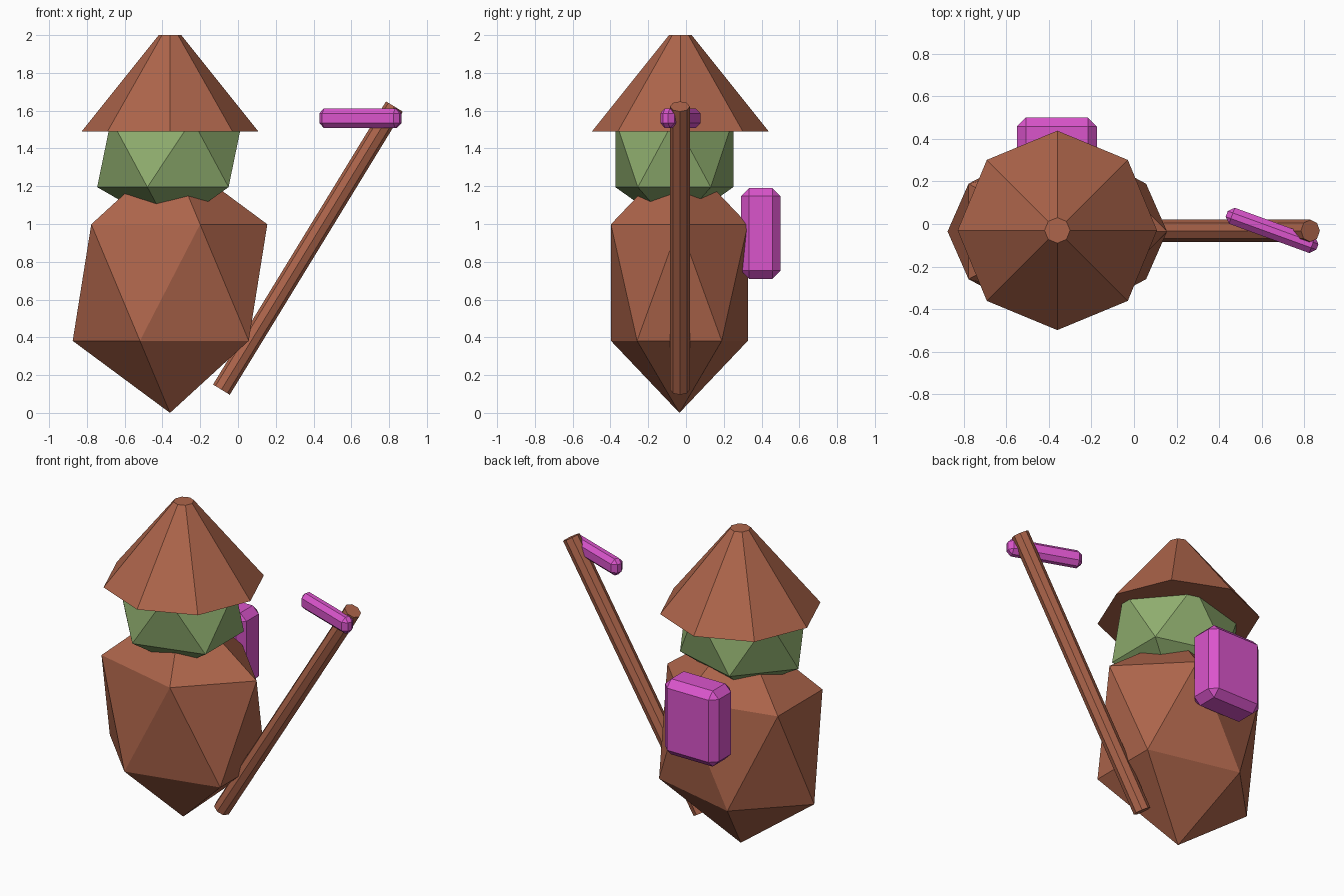
import bpy
from math import radians
from mathutils import Vector

if "Cube" in bpy.data.objects:
    bpy.data.objects.remove(bpy.data.objects["Cube"])


def material(name, color):
    m = bpy.data.materials.new(name)
    m.diffuse_color = (*color, 1)
    m.use_nodes = True
    m.node_tree.nodes["Principled BSDF"].inputs["Base Color"].default_value = m.diffuse_color
    return m


brown = material("brown", (0.42, 0.13, 0.07))
green = material("green", (0.28, 0.43, 0.16))
magenta = material("magenta", (0.70, 0.09, 0.60))


def finish(name, mat):
    ob = bpy.context.object
    ob.name = name
    ob.data.name = name
    ob.data.materials.append(mat)
    return ob


def faceted_ball(name, loc, scale, mat):
    bpy.ops.mesh.primitive_ico_sphere_add(subdivisions=1, radius=1, location=loc)
    finish(name, mat).scale = scale


def bevelled_box(name, loc, size, bevel, mat, turn=0):
    bpy.ops.mesh.primitive_cube_add(size=1, location=loc)
    ob = finish(name, mat)
    ob.scale = size
    bpy.ops.object.transform_apply(location=False, rotation=False, scale=True)
    ob.rotation_euler.z = radians(turn)
    mod = ob.modifiers.new("bevel", "BEVEL")
    mod.width = bevel
    mod.segments = 1
    mod.limit_method = "NONE"


# Body and head: stretched icosahedrons
faceted_ball("body", (-0.36, -0.035, 0.69), (0.576, 0.426, 0.69), brown)
faceted_ball("head", (-0.361, -0.062, 1.374), (0.43, 0.367, 0.40), green)

# Hat: eight-sided cone with a cut-off tip
bpy.ops.mesh.primitive_cone_add(vertices=8, radius1=0.468, radius2=0.06, depth=0.51,
                                location=(-0.36, -0.03, 1.745))
finish("hat", brown)

# Staff: leaning eight-sided rod
low, high = Vector((-0.088, -0.032, 0.123)), Vector((0.828, -0.032, 1.622))
bpy.ops.mesh.primitive_cylinder_add(vertices=8, radius=0.052, depth=(high - low).length,
                                    location=(low + high) / 2)
finish("staff", brown).rotation_euler = (high - low).to_track_quat("Z", "Y").to_euler()

# Backpack and the crossbar at the staff's tip
bevelled_box("backpack", (-0.362, 0.395, 0.95), (0.376, 0.21, 0.48), 0.043, magenta)
bevelled_box("staff_crossbar", (0.648, -0.03, 1.56), (0.453, 0.08, 0.104), 0.026, magenta, -20)
